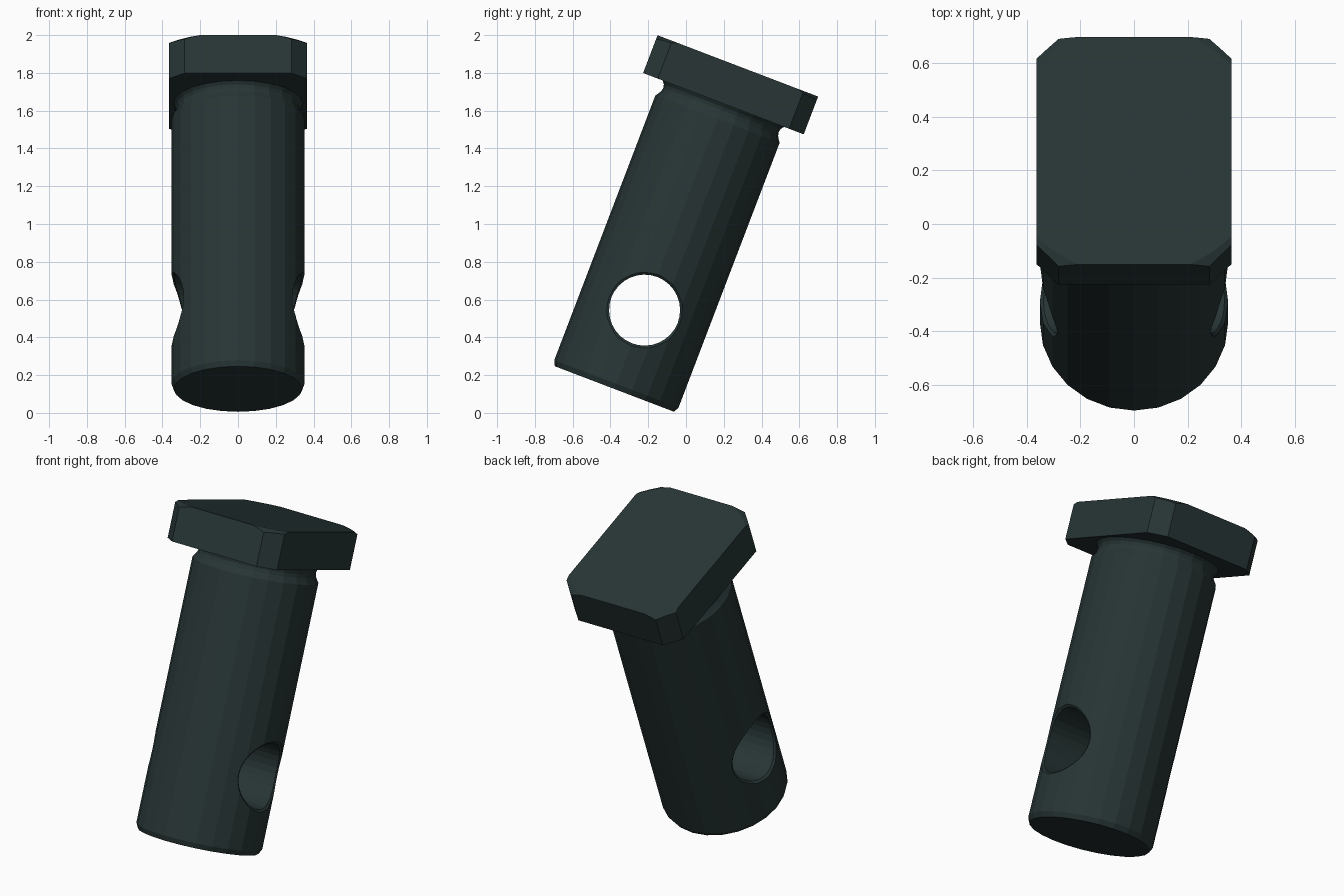
import bpy, math
from mathutils import Matrix

if "Cube" in bpy.data.objects:
    bpy.data.objects.remove(bpy.data.objects["Cube"])

TILT = Matrix.Rotation(math.radians(-20.9), 4, 'X')
OFF = -0.399          # bolt axis position across the tilted frame
R = 0.352             # shaft radius

steel = bpy.data.materials.new("dark_steel")
steel.diffuse_color = (0.021, 0.036, 0.036, 1)
steel.use_nodes = True
steel.node_tree.nodes["Principled BSDF"].inputs["Base Color"].default_value = steel.diffuse_color


def loft(name, rings):
    """Closed solid from a list of equally long point rings."""
    n = len(rings[0])
    verts = [(x, y + OFF, z) for ring in rings for x, y, z in ring]
    faces = [tuple(reversed(range(n)))]
    for k in range(len(rings) - 1):
        for i in range(n):
            j = (i + 1) % n
            faces.append((k*n + i, k*n + j, (k+1)*n + j, (k+1)*n + i))
    faces.append(tuple(range((len(rings) - 1)*n, len(rings)*n)))
    me = bpy.data.meshes.new(name)
    me.from_pydata(verts, [], faces)
    me.materials.append(steel)
    ob = bpy.data.objects.new(name, me)
    bpy.context.collection.objects.link(ob)
    ob.matrix_world = TILT
    return ob


def circle(r, z, n):
    return [(r*math.cos(2*math.pi*i/n), r*math.sin(2*math.pi*i/n), z) for i in range(n)]


def boolean(ob, tool, op):
    tool.hide_render = True
    m = ob.modifiers.new(op, 'BOOLEAN')
    m.operation, m.object, m.solver = op, tool, 'EXACT'
    bpy.context.view_layer.objects.active = ob
    bpy.ops.object.modifier_apply(modifier=m.name)
    bpy.data.objects.remove(tool)


# Shaft with chamfered foot and undercut groove below the head
profile = [(0.338, -0.017), (R, 0.012), (R, 1.512), (0.343, 1.525), (0.331, 1.545),
           (0.327, 1.565), (0.331, 1.583), (0.342, 1.597), (0.35, 1.61)]
shaft = loft("shaft", [circle(r, z, 24) for r, z in profile])

# Cross hole with a chamfered rim that follows the shaft surface
HOLE_V, N = 0.43, 32


def hole_ring(r, side, depth=None):
    ring = []
    for i in range(N):
        a = 2*math.pi*i/N
        y = r*math.cos(a)
        x = 0.6 if depth is None else math.sqrt(R*R - y*y) + depth
        ring.append((side*x, y, HOLE_V + r*math.sin(a)))
    return ring


cutter = loft("hole_cutter", [
    hole_ring(0.207, -1), hole_ring(0.207, -1, 0.005), hole_ring(0.188, -1, -0.014),
    hole_ring(0.188, 1, -0.014), hole_ring(0.207, 1, 0.005), hole_ring(0.207, 1)])
boolean(shaft, cutter, 'DIFFERENCE')

# Rectangular head with clipped corners
W, D, C = 0.365, 0.455, 0.083
outline = [(W, -D + C), (W, D - C), (W - C, D), (C - W, D),
           (-W, D - C), (-W, C - D), (C - W, -D), (W - C, -D)]
head = loft("head", [[(x, y, z) for x, y in outline] for z in (1.60, 1.814)])

# Conical chamfer trims the top corners of the head
cone = loft("head_trim", [circle(0.68, 1.5, 48), circle(0.68, 1.706, 48),
                          circle(0.5, 1.814, 48), circle(0.49, 1.82, 48)])
boolean(head, cone, 'INTERSECT')
